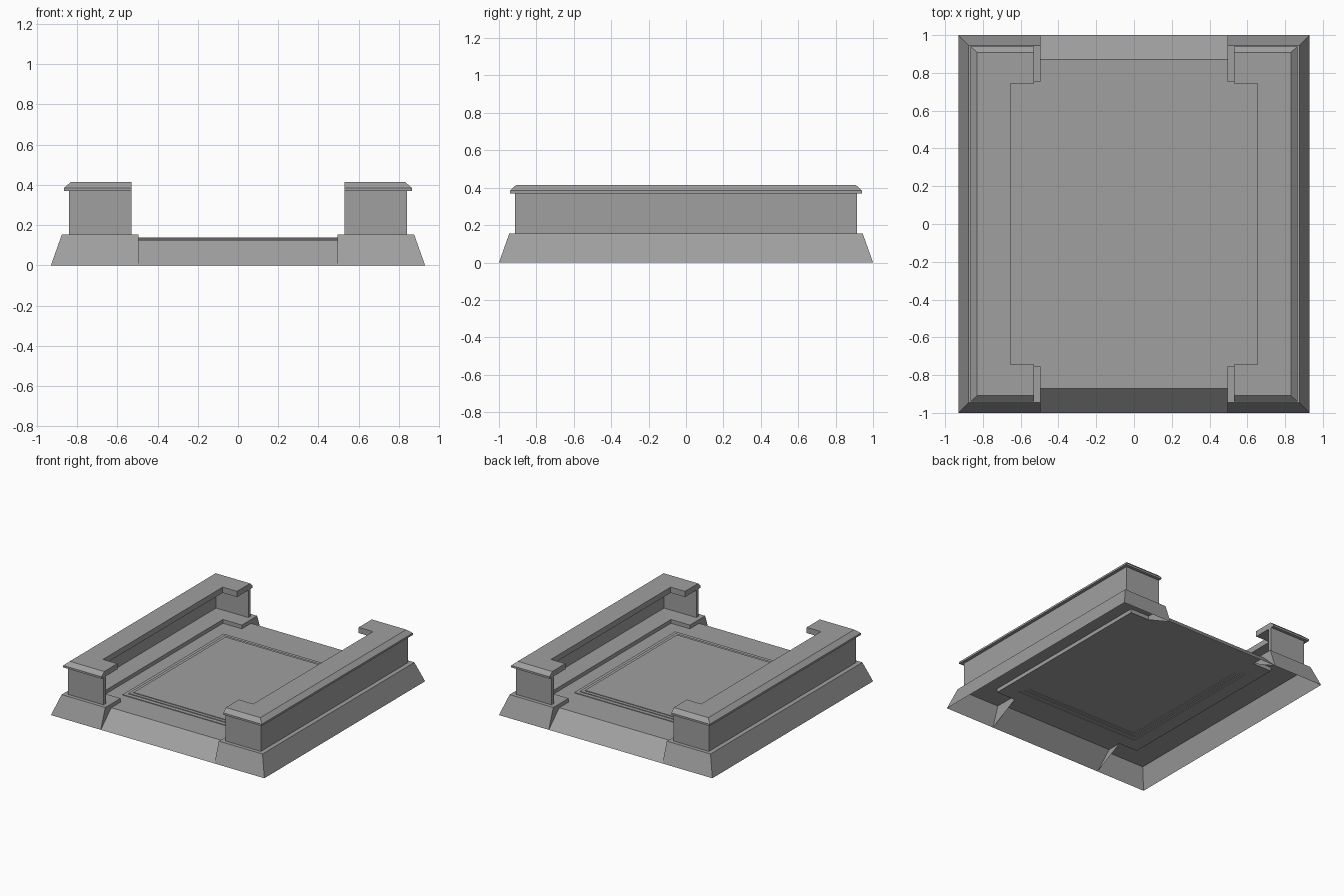
import bpy
import bmesh

cube = bpy.data.objects.get("Cube")
if cube:
    bpy.data.objects.remove(cube, do_unlink=True)

# One grey stone colour
stone = bpy.data.materials.new("grey_stone")
stone.use_nodes = True
GREY = (0.35, 0.35, 0.35, 1)
stone.diffuse_color = GREY
stone.node_tree.nodes["Principled BSDF"].inputs["Base Color"].default_value = GREY


def c_outline(outer_x, outer_y, end_x, post_y, inner_x, z):
    """C-shaped plan of one side, opening toward the middle."""
    return [(end_x, -outer_y, z), (outer_x, -outer_y, z),
            (outer_x, outer_y, z), (end_x, outer_y, z),
            (end_x, post_y, z), (inner_x, post_y, z),
            (inner_x, -post_y, z), (end_x, -post_y, z)]


def rectangle(x, y0, y1, z):
    return [(-x, y0, z), (x, y0, z), (x, y1, z), (-x, y1, z)]


def loft(bm, rings, bottom=False, top=False):
    """Join successive rings with side faces."""
    loops = [[bm.verts.new(p) for p in ring] for ring in rings]
    for low, high in zip(loops, loops[1:]):
        for i in range(len(low)):
            j = (i + 1) % len(low)
            bm.faces.new((low[i], low[j], high[j], high[i]))
    if bottom:
        bm.faces.new(loops[0][::-1])
    if top:
        bm.faces.new(loops[-1])


def finish(bm, name):
    mesh = bpy.data.meshes.new(name)
    bm.to_mesh(mesh)
    bm.free()
    mesh.materials.append(stone)
    obj = bpy.data.objects.new(name, mesh)
    bpy.context.collection.objects.link(obj)


def side_part(name, rings, bottom=False, top=False):
    """Build a left part and its mirrored right twin."""
    for label, sign in (("left", 1), ("right", -1)):
        bm = bmesh.new()
        loft(bm, rings, bottom, top)
        if sign < 0:
            for v in bm.verts:
                v.co.x = -v.co.x
            bmesh.ops.reverse_faces(bm, faces=bm.faces[:])
        finish(bm, f"{label}_{name}")


# Sloped plinth shells, open below, with inner edges meeting the floor
FLOOR = 0.125
LEDGE = 0.155
foot = c_outline(0.93, 1.0, 0.495, 0.755, 0.66, 0)
foot = foot[:4] + [(x, y, FLOOR) for x, y, z in foot[4:]]
side_part("plinth", [foot, c_outline(0.875, 0.945, 0.495, 0.755, 0.66, LEDGE)],
          top=True)

# Thin upright walls that turn inward at both ends
side_part("wall", [c_outline(0.84, 0.915, 0.53, 0.885, 0.81, z)
                   for z in (LEDGE, 0.37)])

# Wide coping with a bevelled outer edge
side_part("coping", [c_outline(0.865, 0.94, 0.53, 0.745, 0.655, 0.37),
                     c_outline(0.865, 0.94, 0.53, 0.745, 0.655, 0.385),
                     c_outline(0.83, 0.908, 0.53, 0.745, 0.655, 0.415)],
          bottom=True, top=True)

# Floor with a stepped raised panel
bm = bmesh.new()
loft(bm, [rectangle(0.66, -0.755, 0.755, FLOOR),
          rectangle(0.55, -0.65, 0.605, FLOOR),
          rectangle(0.55, -0.65, 0.605, 0.13),
          rectangle(0.522, -0.618, 0.575, 0.13),
          rectangle(0.522, -0.618, 0.575, 0.135),
          rectangle(0.495, -0.593, 0.55, 0.135),
          rectangle(0.495, -0.593, 0.55, 0.14)], top=True)
finish(bm, "floor_panel")

# Entrance strip and ramp at each end
for label, sign in (("front", -1), ("back", 1)):
    bm = bmesh.new()
    rows = [[bm.verts.new((x, sign * y, z)) for x in (-0.495, 0.495)]
            for y, z in ((0.755, FLOOR), (0.87, FLOOR), (1.0, 0))]
    for a, b in zip(rows, rows[1:]):
        face = (a[0], a[1], b[1], b[0])
        bm.faces.new(face if sign > 0 else face[::-1])
    finish(bm, f"{label}_ramp")
